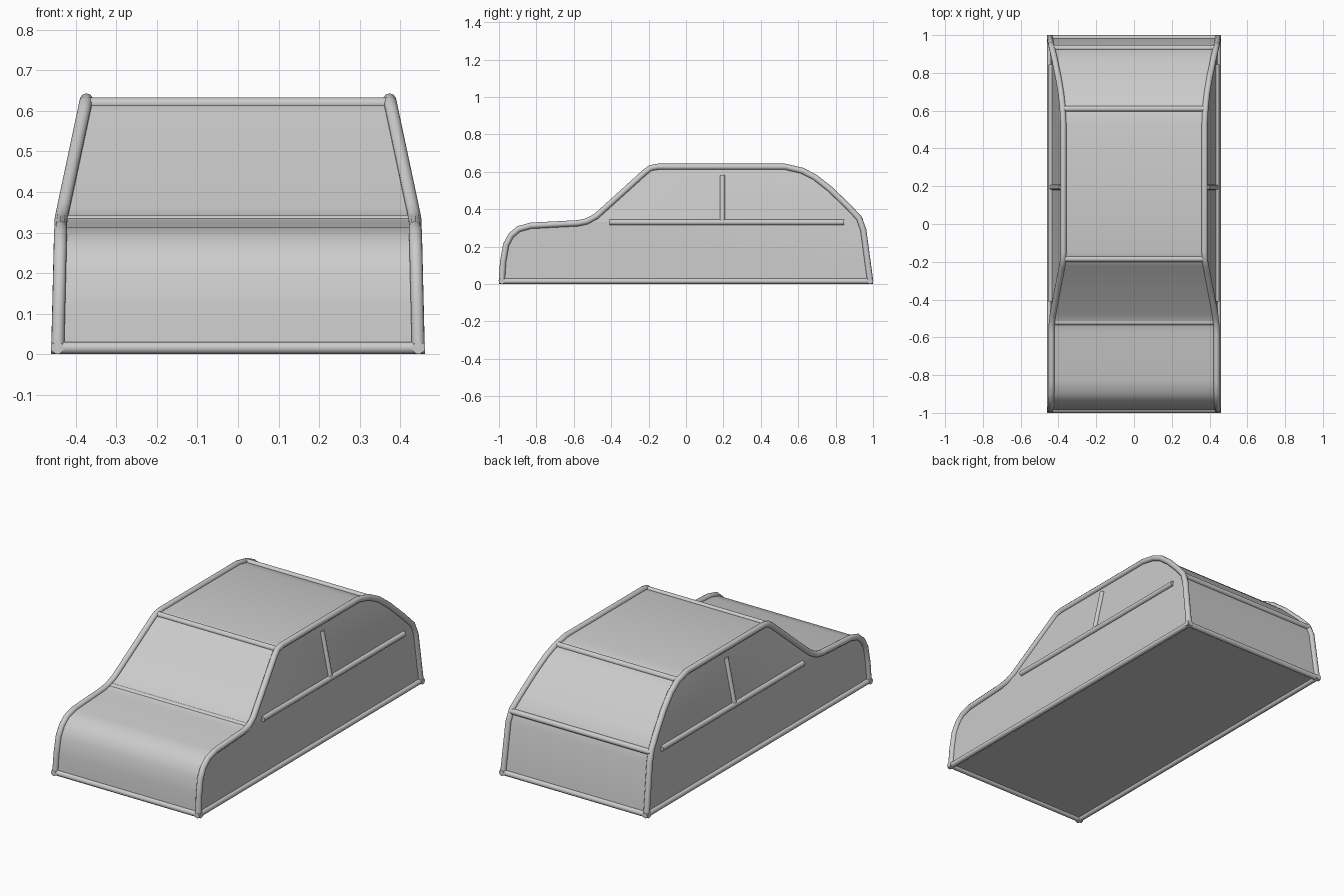
import bpy, bmesh, math

if "Cube" in bpy.data.objects:
    bpy.data.objects.remove(bpy.data.objects["Cube"])

# Side outline (y, z), front bumper to rear bumper
PROFILE = [(-.985, .015), (-.978, .12), (-.962, .21), (-.935, .26), (-.895, .294),
           (-.83, .312), (-.58, .325), (-.53, .335), (-.48, .362), (-.22, .597),
           (-.19, .62), (-.15, .627), (.53, .627), (.62, .606), (.69, .57),
           (.77, .507), (.865, .416), (.925, .352), (.948, .29), (.985, .015)]
BELT = .33


def half_width(z):
    if z < BELT:
        return .445 - .008 * z / BELT
    return .437 - .063 * (z - BELT) / (.627 - BELT)


def finish(obj, angle=30):
    bpy.ops.object.select_all(action='DESELECT')
    obj.select_set(True)
    bpy.context.view_layer.objects.active = obj
    if obj.type == 'CURVE':
        bpy.ops.object.convert(target='MESH')
    bpy.ops.object.shade_smooth_by_angle(angle=math.radians(angle))


def tube(name, pts, r=.0165):
    cu = bpy.data.curves.new(name, 'CURVE')
    cu.dimensions = '3D'
    cu.bevel_depth = r
    cu.bevel_resolution = 3
    cu.use_fill_caps = True
    sp = cu.splines.new('POLY')
    sp.points.add(len(pts) - 1)
    for p, co in zip(sp.points, pts):
        p.co = (*co, 1)
    obj = bpy.data.objects.new(name, cu)
    bpy.context.collection.objects.link(obj)
    finish(obj, 50)


# Body shell: skin across the outline, floor, and sides folded at the belt line
bm = bmesh.new()
outline = []
for i, (y, z) in enumerate(PROFILE):
    outline.append((y, z))
    if i + 1 < len(PROFILE):
        y2, z2 = PROFILE[i + 1]
        if (z - BELT) * (z2 - BELT) < 0:
            outline.append((y + (y2 - y) * (BELT - z) / (z2 - z), BELT))
rows = [[bm.verts.new((s * half_width(z), y, z)) for y, z in outline] for s in (-1, 1)]
n = len(outline)
for i in range(n):
    j = (i + 1) % n
    bm.faces.new((rows[0][i], rows[0][j], rows[1][j], rows[1][i]))
upper = [i for i, p in enumerate(outline) if p[1] >= BELT - 1e-6]
lower = [i for i in range(n) if i <= upper[0] or i >= upper[-1]]
for row in rows:
    bm.faces.new([row[i] for i in upper])
    bm.faces.new([row[i] for i in lower])
bmesh.ops.recalc_face_normals(bm, faces=bm.faces)
me = bpy.data.meshes.new("body_shell")
bm.to_mesh(me)
bm.free()
body = bpy.data.objects.new("body_shell", me)
bpy.context.collection.objects.link(body)
finish(body)

# Side frame tubes, sills, belt trims and door pillars
for s, side in ((-1, "left"), (1, "right")):
    tube("side_frame_" + side, [(s * half_width(z), y, z) for y, z in PROFILE])
    tube("sill_" + side, [(s * .445, -1, .0155), (s * .445, 1, .0155)], .0155)
    tube("belt_trim_" + side, [(s * .437, -.41, BELT), (s * .437, .845, BELT)], .0155)
    tube("door_pillar_" + side, [(s * half_width(z), .195, z) for z in (BELT, .58)], .014)

# Cross bars between the side frames
for name, y, z in (("front_sill", -.984, .0155), ("rear_sill", .984, .0155),
                   ("windscreen_base_bar", -.52, .328), ("windscreen_top_bar", -.185, .618),
                   ("roof_rear_bar", .61, .609), ("rear_window_base_bar", .932, .342)):
    w = .461 if "sill" in name else half_width(z)
    tube(name, [(-w, y, z), (w, y, z)], .0155)
